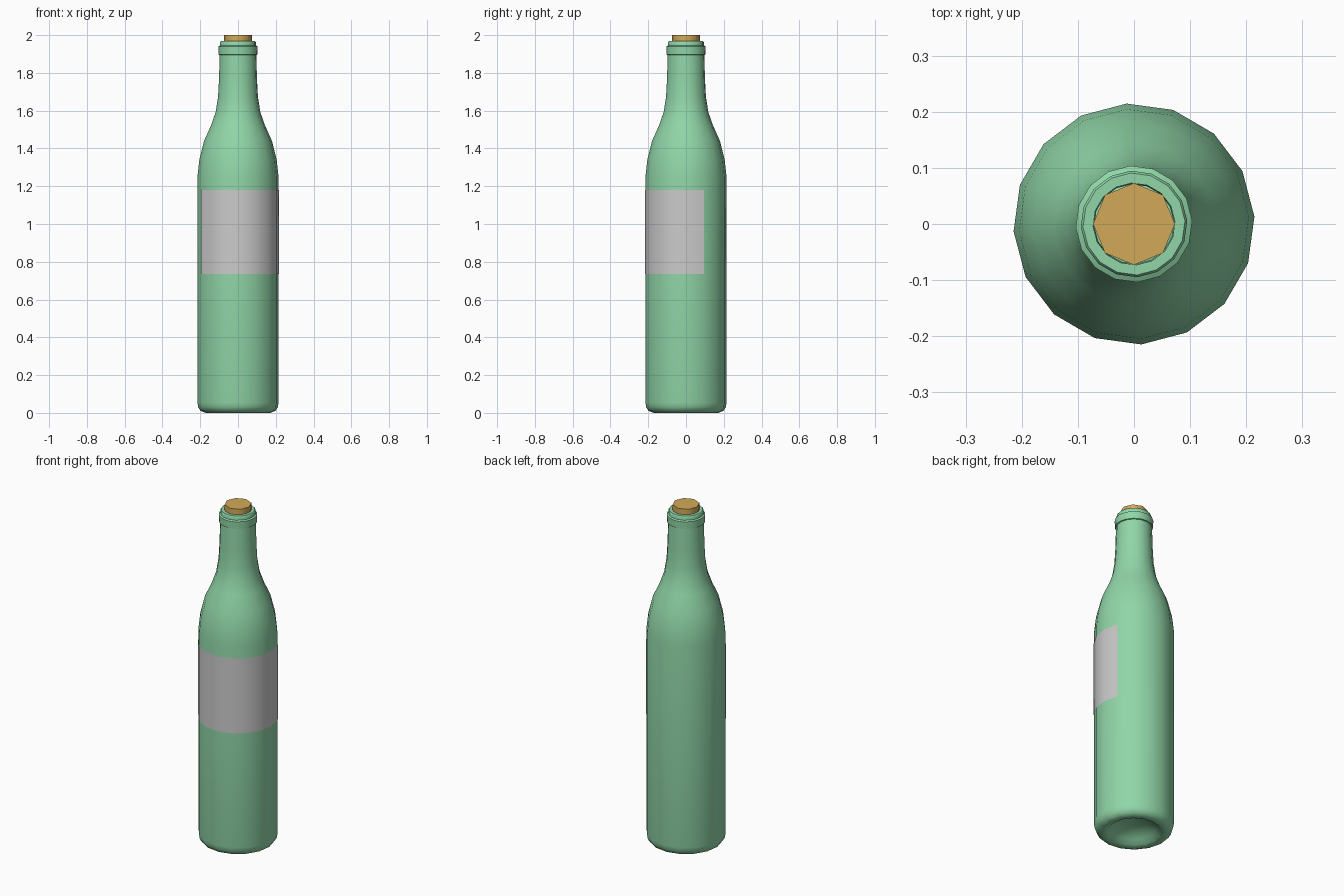
import bpy, bmesh
from math import cos, sin, radians

if "Cube" in bpy.data.objects:
    bpy.data.objects.remove(bpy.data.objects["Cube"])


def material(name, color):
    mat = bpy.data.materials.new(name)
    mat.diffuse_color = (*color, 1)
    mat.use_nodes = True
    mat.node_tree.nodes["Principled BSDF"].inputs["Base Color"].default_value = mat.diffuse_color
    return mat


def lathe(name, profile, sides, start=0.0, sweep=360.0, mat=None):
    """Revolve (radius, z) points around z; a sweep below 360 stays open."""
    bm = bmesh.new()
    full = sweep >= 360
    columns = []
    for i in range(sides if full else sides + 1):
        a = radians(start + sweep * i / sides)
        columns.append([bm.verts.new((r * cos(a), r * sin(a), z)) for r, z in profile])
    for i in range(sides):
        a, b = columns[i], columns[(i + 1) % len(columns)]
        for j in range(len(profile) - 1):
            bm.faces.new((a[j], b[j], b[j + 1], a[j + 1]))
    # Merge the points on the axis into single poles
    bmesh.ops.remove_doubles(bm, verts=bm.verts[:], dist=1e-5)
    mesh = bpy.data.meshes.new(name)
    bm.to_mesh(mesh)
    bm.free()
    obj = bpy.data.objects.new(name, mesh)
    bpy.context.collection.objects.link(obj)
    if mat:
        mesh.materials.append(mat)
    bpy.ops.object.select_all(action='DESELECT')
    obj.select_set(True)
    bpy.context.view_layer.objects.active = obj
    bpy.ops.object.shade_smooth_by_angle(angle=radians(50))
    return obj


green = material("green_glass", (0.28, 0.67, 0.39))
tan = material("cork", (0.65, 0.40, 0.10))

# Bottle: punt, foot, body, shoulder, neck, stepped lip and mouth
bottle_profile = [
    (0, 0.06), (0.07, 0.055), (0.12, 0.03), (0.145, 0.008), (0.17, 0.0),
    (0.198, 0.01), (0.211, 0.03), (0.215, 0.055), (0.215, 1.25),
    (0.205, 1.34), (0.180, 1.44), (0.144, 1.52), (0.119, 1.59),
    (0.106, 1.67), (0.101, 1.76), (0.097, 1.895),
    (0.103, 1.897), (0.104, 1.94), (0.095, 1.945), (0.095, 1.963),
    (0.091, 1.968), (0.073, 1.968), (0.071, 1.90),
]
lathe("bottle", bottle_profile, 16, start=3.5, mat=green)

# Label: wraps the front half of the body
lathe("label", [(0.217, 0.735), (0.217, 1.18)], 8, start=206, sweep=180)

# Cork
lathe("cork", [(0, 1.88), (0.073, 1.88), (0.073, 2.0), (0, 2.0)], 8, mat=tan)
